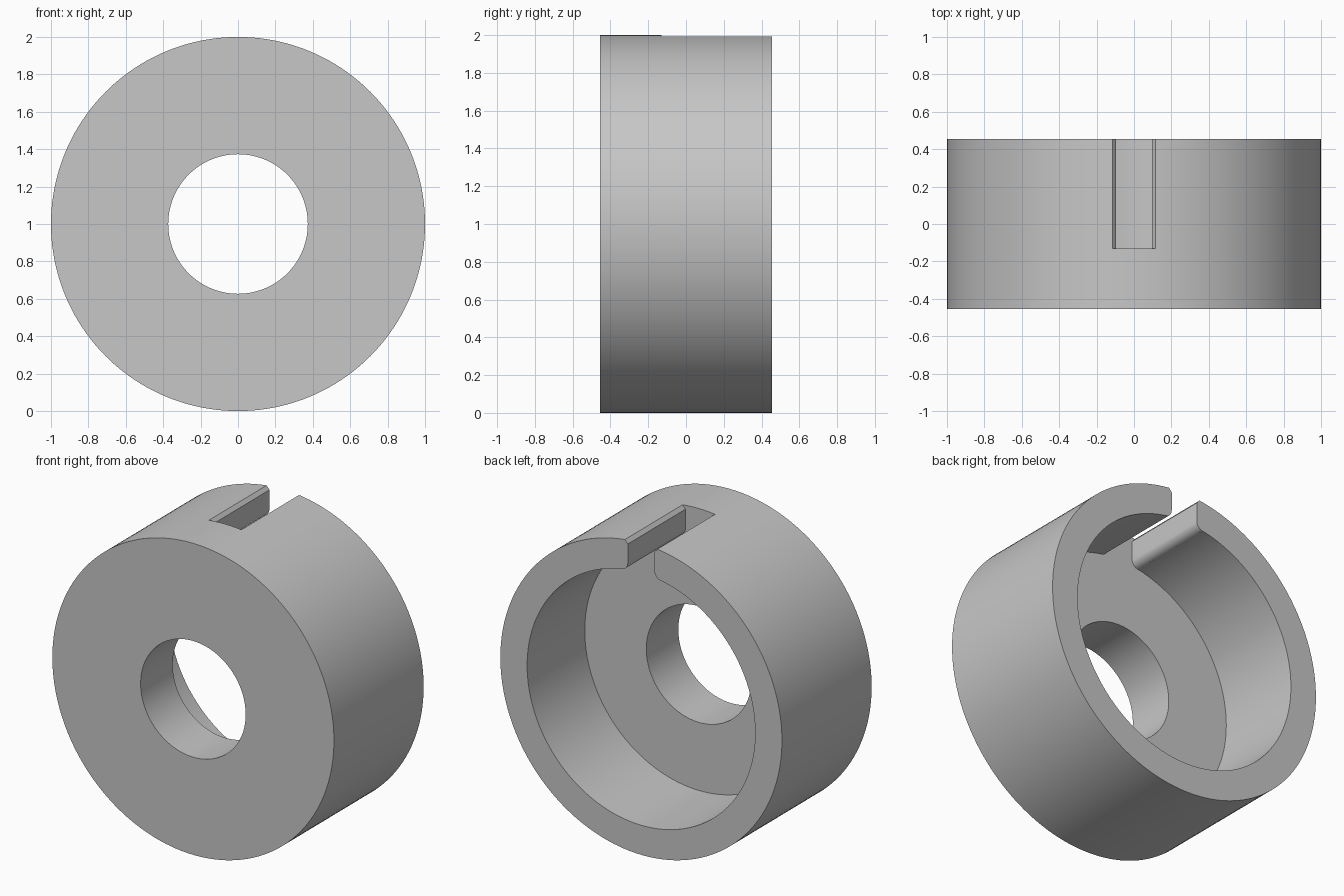
import bpy, bmesh
from math import sin, cos, pi, sqrt, atan2

if "Cube" in bpy.data.objects:
    bpy.data.objects.remove(bpy.data.objects["Cube"])

SEGMENTS = 160
OUTER, CAVITY, BORE = 1.0, 0.81, 0.373
FRONT, FLOOR, BACK = -0.455, -0.13, 0.455
CENTRE_Z = 1.0
SLOT, CHAMFER, FILLET = 0.095, 0.02, 0.05   # slot half width and edge sizes

grey = bpy.data.materials.new("plain grey")
grey.use_nodes = True
colour = (0.57, 0.57, 0.57, 1)
grey.diffuse_color = colour
grey.node_tree.nodes["Principled BSDF"].inputs["Base Color"].default_value = colour


def add_object(name, bm):
    bmesh.ops.recalc_face_normals(bm, faces=bm.faces)
    mesh = bpy.data.meshes.new(name)
    bm.to_mesh(mesh)
    bm.free()
    mesh.materials.append(grey)
    obj = bpy.data.objects.new(name, mesh)
    bpy.context.collection.objects.link(obj)
    return obj


def lathe(name, profile):
    """Turn a closed (radius, y) profile around the y axis."""
    bm = bmesh.new()
    rings = []
    for i in range(SEGMENTS):
        a = 2 * pi * i / SEGMENTS
        rings.append([bm.verts.new((r * cos(a), y, CENTRE_Z + r * sin(a)))
                      for r, y in profile])
    n = len(profile)
    for i in range(SEGMENTS):
        here, there = rings[i - 1], rings[i]
        for k in range(n):
            bm.faces.new((here[k - 1], here[k], there[k], there[k - 1]))
    return add_object(name, bm)


def prism(name, outline, y0, y1):
    """Extrude an (x, z) outline along y."""
    bm = bmesh.new()
    a, b = ([bm.verts.new((x, y, CENTRE_Z + z)) for x, z in outline] for y in (y0, y1))
    bm.faces.new(a)
    bm.faces.new(b)
    for k in range(len(outline)):
        bm.faces.new((a[k - 1], a[k], b[k], b[k - 1]))
    return add_object(name, bm)


# Cup body: bored front wall and an open cavity at the back
body = lathe("slotted_cup", [(BORE, FRONT), (OUTER, FRONT), (OUTER, BACK),
                             (CAVITY, BACK), (CAVITY, FLOOR), (BORE, FLOOR)])

# Slot outline: rounded inner edges, straight walls, chamfered outer edges
fx = SLOT + FILLET
fz = sqrt((CAVITY + FILLET) ** 2 - fx ** 2)
start, end = atan2(-fz, -fx), -pi
half = [(0.125, 0.75)]
for i in range(9):
    a = start + (end - start) * i / 8
    half.append((fx + FILLET * cos(a), fz + FILLET * sin(a)))
half += [(SLOT, 0.97), (SLOT + CHAMFER, 0.993), (SLOT + 2 * CHAMFER, 1.016)]
outline = half + [(-x, z) for x, z in reversed(half)]
cutter = prism("slot_cutter", outline, FLOOR, BACK + 0.1)

cut = body.modifiers.new("slot", "BOOLEAN")
cut.operation = "DIFFERENCE"
cut.solver = "EXACT"
cut.object = cutter

# Apply the cut, then drop the cutter
bpy.ops.object.select_all(action="DESELECT")
body.select_set(True)
bpy.context.view_layer.objects.active = body
bpy.ops.object.modifier_apply(modifier=cut.name)
bpy.data.objects.remove(cutter)
bpy.ops.object.shade_smooth_by_angle(angle=pi / 6)
